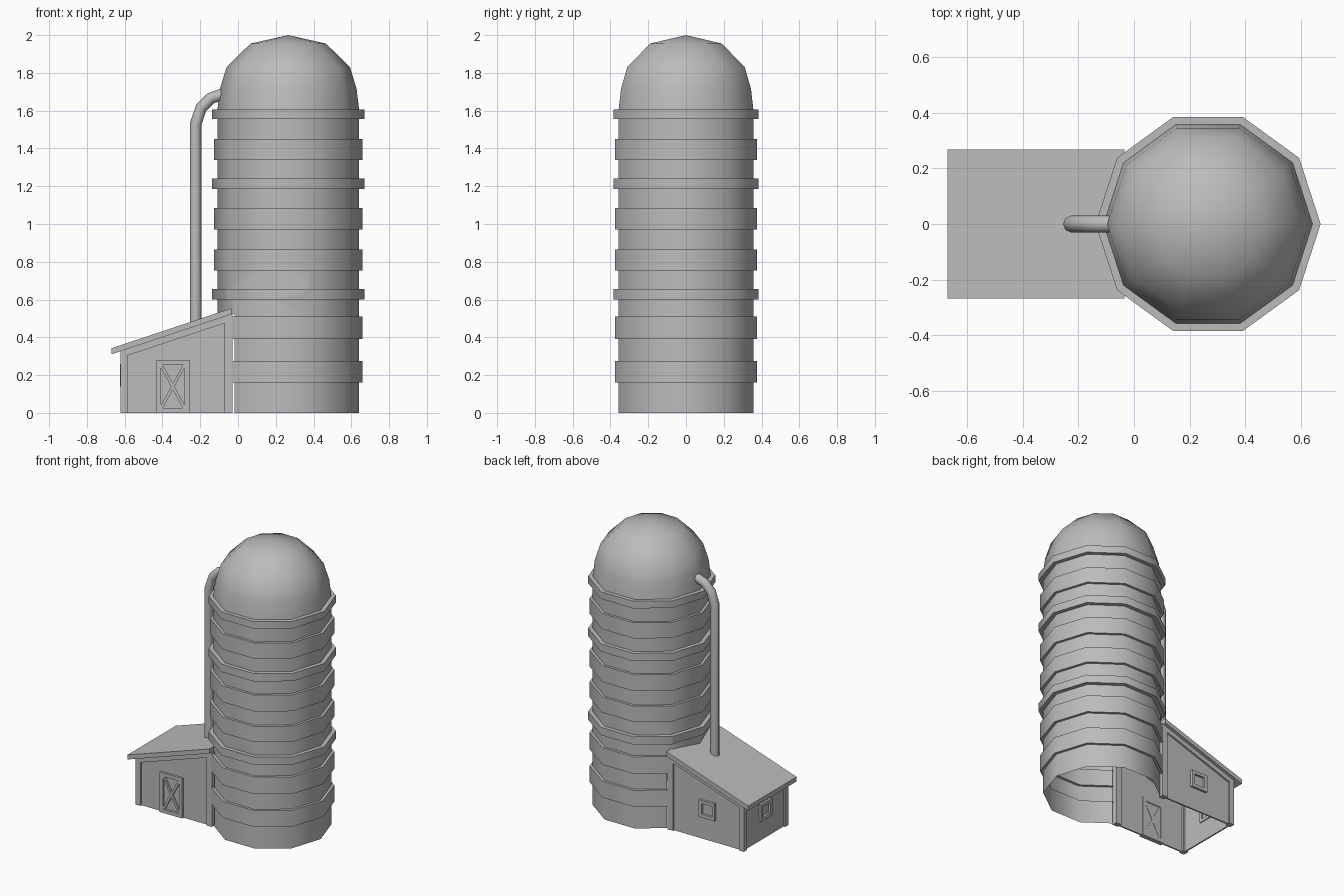
import bpy, bmesh, math
from mathutils import Vector

if "Cube" in bpy.data.objects:
    bpy.data.objects.remove(bpy.data.objects["Cube"])

gray = bpy.data.materials.new("plain_gray")
gray.use_nodes = True
gray.diffuse_color = (0.5, 0.5, 0.5, 1)
gray.node_tree.nodes["Principled BSDF"].inputs["Base Color"].default_value = (0.5, 0.5, 0.5, 1)

CX = 0.266                       # silo axis
LEFT, RIGHT, HALF = -0.61, -0.04, 0.235   # shed walls
SLOPE = 1 / 3


def under_roof(x):
    return 0.31 + SLOPE * (x + 0.67)


def finish(name, bm, smooth=False):
    mesh = bpy.data.meshes.new(name)
    bmesh.ops.recalc_face_normals(bm, faces=bm.faces)
    bm.to_mesh(mesh)
    bm.free()
    ob = bpy.data.objects.new(name, mesh)
    bpy.context.collection.objects.link(ob)
    mesh.materials.append(gray)
    if smooth:
        bpy.ops.object.select_all(action='DESELECT')
        ob.select_set(True)
        bpy.context.view_layer.objects.active = ob
        bpy.ops.object.shade_smooth_by_angle(angle=math.radians(42))
    return ob


def slab(name, outline, y0, y1):
    """Extrude an x-z outline from y0 to y1."""
    bm = bmesh.new()
    face = bm.faces.new([bm.verts.new((x, y0, z)) for x, z in outline])
    new = bmesh.ops.extrude_face_region(bm, geom=[face])["geom"]
    bmesh.ops.translate(bm, vec=(0, y1 - y0, 0),
                        verts=[v for v in new if isinstance(v, bmesh.types.BMVert)])
    return finish(name, bm)


def box(name, x0, x1, y0, y1, z0, z1):
    return slab(name, [(x0, z0), (x1, z0), (x1, z1), (x0, z1)], y0, y1)


def sloped(name, x0, x1, low, high, y0, y1):
    """Slab between two offsets measured from the roof underside."""
    return slab(name, [(x0, under_roof(x0) + low), (x1, under_roof(x1) + low),
                       (x1, under_roof(x1) + high), (x0, under_roof(x0) + high)], y0, y1)


# Silo: ten-sided lathe with stepped bands and a domed top
R, BAND, HOOP = 0.375, 0.394, 0.404
profile = [(R, 0)]
for r, z0, z1 in [(BAND, .16, .275), (BAND, .39, .51), (HOOP, .6, .655), (BAND, .755, .865),
                  (BAND, .97, 1.085), (HOOP, 1.185, 1.24), (BAND, 1.34, 1.45), (HOOP, 1.555, 1.605)]:
    profile += [(R, z0), (r, z0), (r, z1), (R, z1)]
profile += [(.362, 1.715), (.327, 1.83), (.2, 1.955), (0, 2)]

bm = bmesh.new()
vs = [bm.verts.new((r, 0, z)) for r, z in profile]
es = [bm.edges.new(pair) for pair in zip(vs, vs[1:])]
bmesh.ops.spin(bm, geom=vs + es, axis=(0, 0, 1), cent=(0, 0, 0), steps=10, angle=math.tau)
bmesh.ops.remove_doubles(bm, verts=bm.verts, dist=1e-4)
bmesh.ops.translate(bm, verts=bm.verts, vec=(CX, 0, 0))

# Open the silo wall where the shed joins it
roof_point = Vector((LEFT, 0, under_roof(LEFT)))
for co, no in [((0, HALF, 0), (0, 1, 0)), ((0, -HALF, 0), (0, 1, 0)),
               (roof_point, (-SLOPE, 0, 1))]:
    near = [f for f in bm.faces if f.calc_center_median().x < CX
            and f.calc_center_median().z < 0.7]
    geom = set(near)
    for f in near:
        geom.update(f.edges)
        geom.update(f.verts)
    bmesh.ops.bisect_plane(bm, geom=list(geom), plane_co=co, plane_no=no, dist=1e-5)
hidden = []
for f in bm.faces:
    c = f.calc_center_median()
    if c.x < 0.1 and abs(c.y) < HALF and c.z < under_roof(c.x):
        hidden.append(f)
bmesh.ops.delete(bm, geom=hidden, context='FACES')
finish("silo", bm, True)

# Shed walls and lean-to roof
T = 0.01
wall = [(LEFT, 0), (RIGHT, 0), (RIGHT, under_roof(RIGHT)), (LEFT, under_roof(LEFT))]
for side, label in [(-1, "front"), (1, "back")]:
    inner, outer = side * (HALF - T), side * HALF
    proud = side * (HALF + 0.012)
    slab(f"shed_{label}_wall", wall, inner, outer)
    sloped(f"{label}_roof_trim", LEFT, RIGHT, -0.035, 0, outer, proud)
    for x0, x1, where in [(-0.622, -0.585, "outer"), (-0.072, -0.03, "inner")]:
        slab(f"{label}_{where}_post", [(x0, 0), (x1, 0), (x1, under_roof(x1)),
                                       (x0, under_roof(x0))], side * (HALF - 0.025), proud)
box("shed_end_wall", LEFT, LEFT + T, -HALF, HALF, 0, under_roof(LEFT))
box("end_roof_trim", LEFT - 0.012, LEFT, -HALF, HALF, under_roof(LEFT) - 0.035, under_roof(LEFT))
sloped("shed_roof", -0.67, -0.035, 0, 0.032, -0.268, 0.268)


def frame(name, cx, cz, w, h, t, y0, y1):
    """Four bars around a rectangular opening."""
    x, z = w / 2, h / 2
    parts = [(-x, x, -z, t - z), (-x, x, z - t, z), (-x, t - x, t - z, z - t), (x - t, x, t - z, z - t)]
    return [box(f"{name}_bar_{i}", cx + a, cx + b, y0, y1, cz + c, cz + d)
            for i, (a, b, c, d) in enumerate(parts)]


# Barn door with crossed braces
DX, DZ = -0.345, 0.14
frame("door_frame", DX, DZ, 0.175, 0.28, 0.025, -HALF - 0.016, -HALF + 0.016)
for s in (-1, 1):
    a, b = Vector((-0.062 * s, -0.115)), Vector((0.062 * s, 0.115))
    n = (b - a).orthogonal().normalized() * 0.008
    slab("door_brace", [(DX + p.x, DZ + p.y) for p in (a - n, b - n, b + n, a + n)],
         -HALF - 0.012, -HALF + 0.012)

# Windows on the back and end walls
frame("back_window", -0.335, 0.215, 0.125, 0.12, 0.022, HALF - 0.016, HALF + 0.016)
for bar in frame("end_window", 0, 0.2, 0.125, 0.12, 0.022, -0.016, 0.016):
    bar.rotation_euler.z = math.pi / 2
    bar.location.x = LEFT

# Filler pipe
curve = bpy.data.curves.new("filler_pipe", 'CURVE')
curve.dimensions = '3D'
curve.bevel_depth = 0.031
curve.bevel_resolution = 2
path = [(-.224, .42), (-.224, 1.53), (-.195, 1.615), (-.145, 1.665), (-.08, 1.688), (-.02, 1.69)]
spline = curve.splines.new('POLY')
spline.points.add(len(path) - 1)
for p, (x, z) in zip(spline.points, path):
    p.co = (x, 0, z, 1)
spline.use_smooth = True
curve.materials.append(gray)
pipe = bpy.data.objects.new("filler_pipe", curve)
bpy.context.collection.objects.link(pipe)
